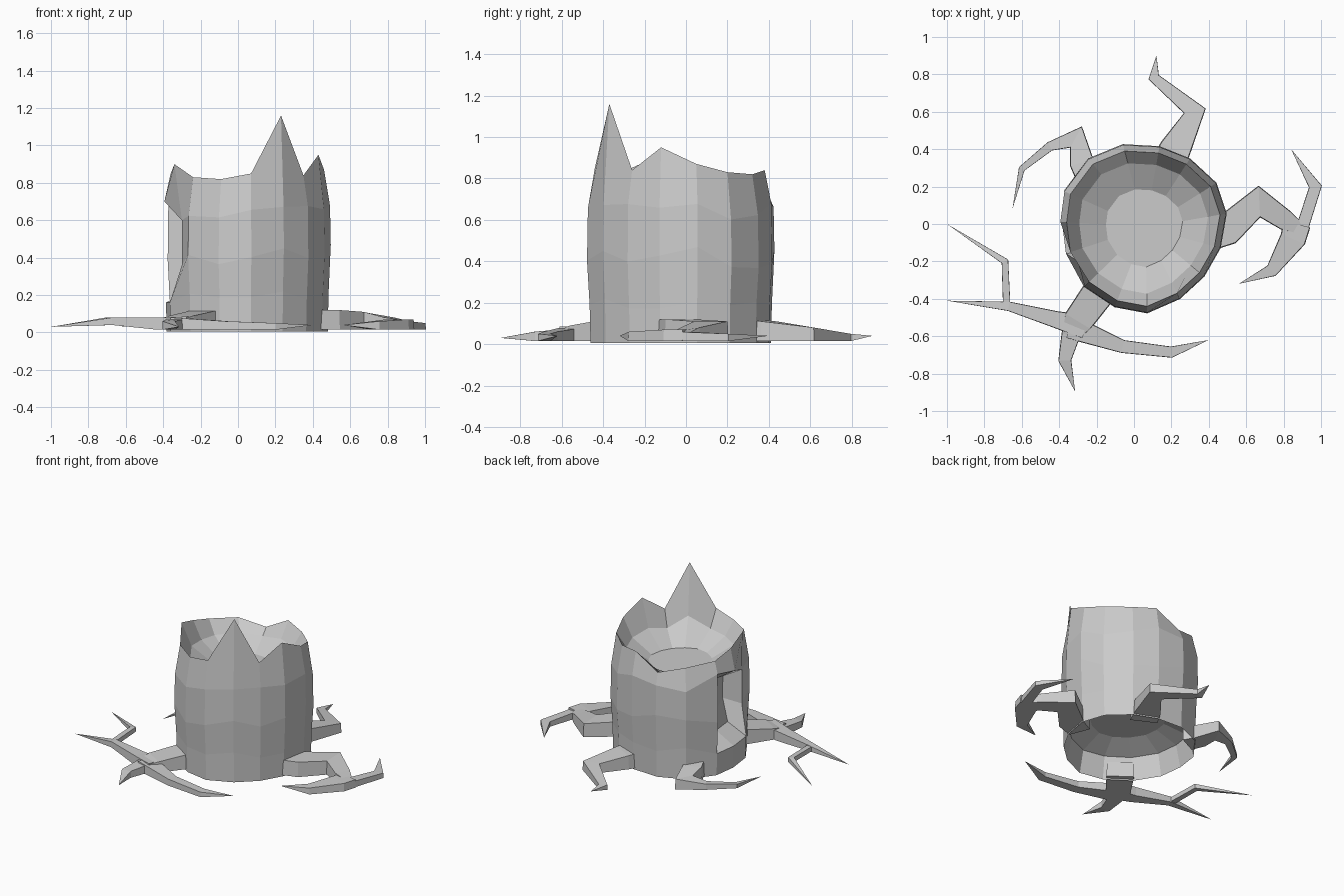
import bpy, bmesh, random
from mathutils import Vector

random.seed(4)
cube = bpy.data.objects.get("Cube")
if cube:
    bpy.data.objects.remove(cube)

# Single weathered wood colour
wood = bpy.data.materials.new("weathered_grey_wood")
wood.use_nodes = True
colour = (0.6, 0.6, 0.6, 1)
wood.diffuse_color = colour
wood.node_tree.nodes["Principled BSDF"].inputs["Base Color"].default_value = colour


def finish(bm, name):
    """Weld, orient and store a bmesh as a flat-shaded object."""
    bmesh.ops.remove_doubles(bm, verts=bm.verts[:], dist=0.0005)
    bmesh.ops.recalc_face_normals(bm, faces=bm.faces[:])
    mesh = bpy.data.meshes.new(name)
    bm.to_mesh(mesh)
    bm.free()
    mesh.materials.append(wood)
    obj = bpy.data.objects.new(name, mesh)
    bpy.context.collection.objects.link(obj)


def bridge(bm, lower, upper):
    """Join two closed loops of vertices with quads."""
    count = len(lower)
    return [bm.faces.new((lower[i], lower[(i + 1) % count],
                          upper[(i + 1) % count], upper[i])) for i in range(count)]


# Jagged rim of the trunk, counter-clockwise from the front
rim = [(.07, -.44, .85), (.23, -.37, 1.16), (.35, -.26, .84), (.43, -.12, .95),
       (.46, .05, .87), (.41, .2, .83), (.28, .32, .82), (.13, .38, .84),
       (-.05, .39, .74), (-.22, .32, .79), (-.34, .16, .81), (-.36, .01, .85),
       (-.34, -.15, .9), (-.24, -.31, .83), (-.09, -.41, .82)]
centre = Vector((.06, -.02, 0))


def trunk_ring(bm, scale, height, jitter=0):
    """Scaled copy of the rim, with its height given by a rule."""
    ring = []
    for x, y, z in rim:
        flat = centre + (Vector((x, y, 0)) - centre) * scale
        ring.append(bm.verts.new((flat.x, flat.y, height(z) + random.uniform(-jitter, jitter))))
    return ring


# Trunk: open hollow underneath, outer bark, and a bowl broken into the top
bm = bmesh.new()
rings = [trunk_ring(bm, .6, lambda z: .22),
         trunk_ring(bm, .97, lambda z: .16),
         trunk_ring(bm, 1.05, lambda z: .005),
         trunk_ring(bm, 1.06, lambda z: .2, .03),
         trunk_ring(bm, 1.09, lambda z: .42, .06),
         trunk_ring(bm, 1.08, lambda z: .64, .04),
         trunk_ring(bm, 1, lambda z: z),
         trunk_ring(bm, .84, lambda z: .69 + (z - .69) * .25),
         trunk_ring(bm, .5, lambda z: .64)]
bands = [bridge(bm, a, b) for a, b in zip(rings, rings[1:])]
bm.faces.new(rings[0])
bm.faces.new(rings[-1])
bmesh.ops.recalc_face_normals(bm, faces=bm.faces[:])

# Hollow in the side of the trunk, with its front edge worn back
for ring, height in zip(rings[4:6], (.36, .6)):
    ring[12].co = (-.3, -.2, height)
for vert in rings[3][10:13]:
    vert.co.z = .16
for vert, height in zip(rings[5][10:12], (.73, .7)):
    vert.co.z = height
opening = [bands[level][side] for level in (3, 4) for side in (10, 11)]
bmesh.ops.inset_region(bm, faces=opening, thickness=.02)
for vert in {v for face in opening for v in face.verts}:
    vert.co.x += .14
    vert.co.z = .4 + (vert.co.z - .4) * .75
finish(bm, "trunk")


def root(name, *branches):
    """Boxy tapering branches; each point is x, y, width, top height."""
    bm = bmesh.new()
    for path in branches:
        points = [Vector(p[:2]) for p in path]
        loops = []
        for i, (x, y, width, top) in enumerate(path):
            before = (points[i] - points[max(i - 1, 0)]).normalized()
            after = (points[min(i + 1, len(path) - 1)] - points[i]).normalized()
            along = (before + after).normalized()
            side = Vector((-along.y, along.x)) * width / 2
            low = max(.015, top - width * .8)
            loops.append([bm.verts.new((x + s * side.x, y + s * side.y, z))
                          for s, z in ((-1, low), (1, low), (.95, top), (-.95, top))])
        bm.faces.new(loops[0])
        for a, b in zip(loops, loops[1:]):
            bridge(bm, a, b)
        # Close the pointed tip
        tip = loops[-1]
        bmesh.ops.pointmerge(bm, verts=tip, merge_co=tip[0].co.copy())
    finish(bm, name)


# Roots spreading over the ground
root("front_right_root",
     [(-.17, -.34, .18, .12), (-.3, -.52, .16, .09), (-.34, -.6, .1, .07),
      (-.37, -.73, .07, .06), (-.315, -.895, 0, .03)],
     [(-.26, -.55, .13, .085), (-.42, -.51, .09, .08), (-.67, -.44, .05, .08), (-1, -.41, 0, .03)],
     [(-.68, -.45, .04, .075), (-.69, -.2, .04, .08), (-1, 0, 0, .03)],
     [(-.34, -.55, .13, .08), (-.06, -.655, .07, .06), (.2, -.685, .06, .05), (.4, -.62, 0, .04)])
root("left_root",
     [(.4, -.07, .15, .12), (.5, -.03, .17, .12), (.67, .12, .17, .11),
      (.81, .02, .11, .08), (.9, -.02, .1, .06), (.97, .2, .07, .05), (.84, .4, 0, .04)],
     [(.87, 0, .15, .07), (.85, -.08, .14, .07), (.735, -.25, .07, .06), (.56, -.32, 0, .04)])
root("back_root",
     [(.17, .3, .18, .12), (.22, .4, .17, .11), (.325, .605, .12, .08),
      (.105, .785, .06, .05), (.12, .9, 0, .04)])
root("back_right_root",
     [(-.24, .25, .14, .12), (-.28, .33, .13, .11), (-.31, .465, .13, .09),
      (-.45, .415, .05, .07), (-.6, .295, .035, .06), (-.65, .08, 0, .04)])
